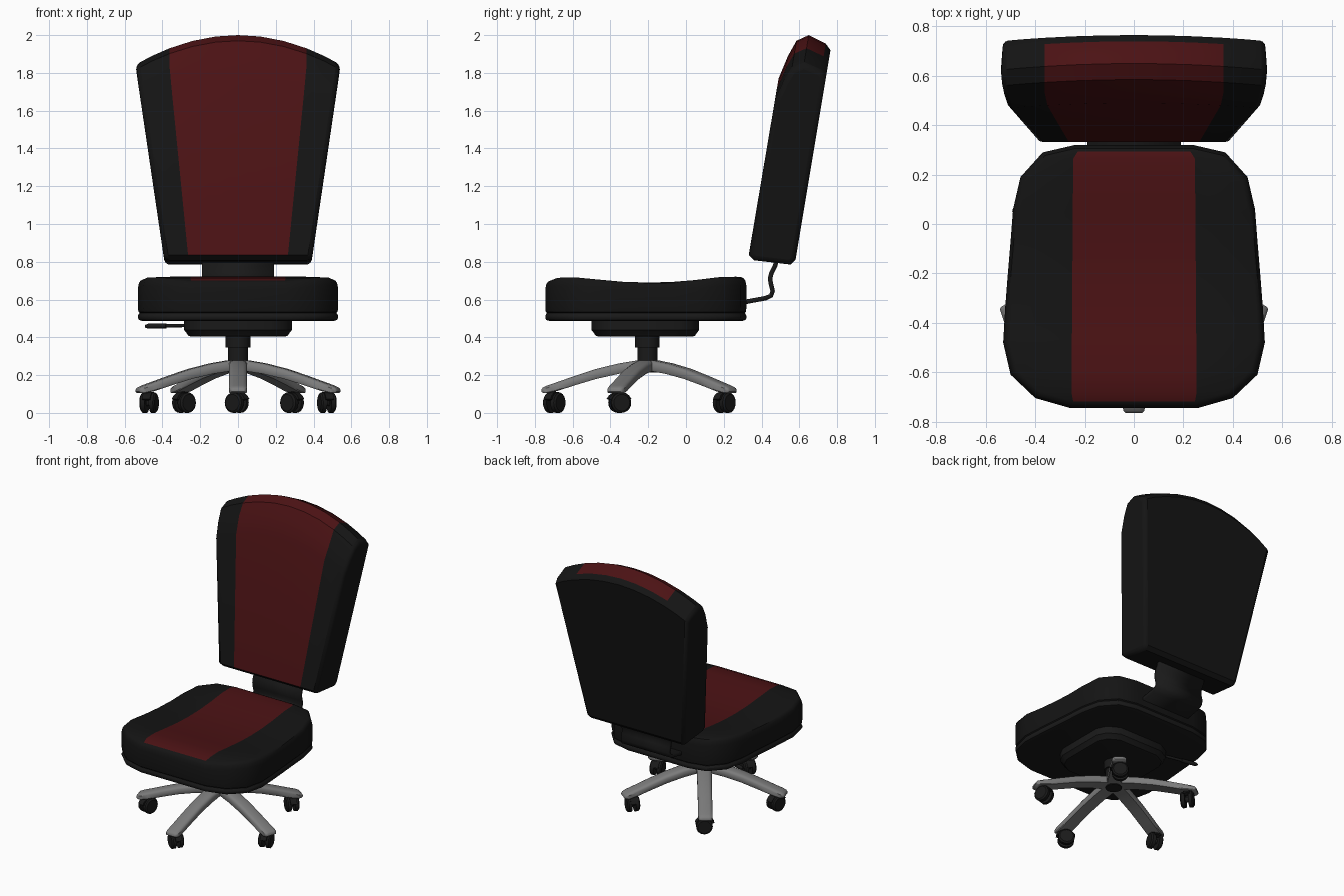
import bpy, bmesh, math
from mathutils import Vector, Matrix

if "Cube" in bpy.data.objects:
    bpy.data.objects.remove(bpy.data.objects["Cube"])


def material(name, rgb):
    m = bpy.data.materials.new(name)
    m.diffuse_color = (*rgb, 1)
    m.use_nodes = True
    m.node_tree.nodes["Principled BSDF"].inputs["Base Color"].default_value = m.diffuse_color
    return m


BLACK = material("black_fabric", (0.007, 0.007, 0.007))
PLASTIC = material("black_plastic", (0.010, 0.010, 0.010))
RED = material("red_fabric", (0.07, 0.006, 0.007))
METAL = material("grey_metal", (0.2, 0.2, 0.2))


def finish(name, bm, mats, angle=35):
    bmesh.ops.recalc_face_normals(bm, faces=bm.faces)
    me = bpy.data.meshes.new(name)
    bm.to_mesh(me)
    bm.free()
    ob = bpy.data.objects.new(name, me)
    bpy.context.collection.objects.link(ob)
    for m in mats:
        me.materials.append(m)
    bpy.ops.object.select_all(action='DESELECT')
    bpy.context.view_layer.objects.active = ob
    ob.select_set(True)
    bpy.ops.object.shade_smooth_by_angle(angle=math.radians(angle))
    return ob


def loft(bm, loops, caps=(True, True), red=None):
    """Skin equal-length closed loops; red(i, j) picks the second material."""
    rings = [[bm.verts.new(p) for p in lp] for lp in loops]
    n = len(rings[0])
    for i in range(len(rings) - 1):
        for j in range(n):
            k = (j + 1) % n
            f = bm.faces.new((rings[i][j], rings[i][k], rings[i + 1][k], rings[i + 1][j]))
            if red and red(i, j):
                f.material_index = 1
    for use, ring in zip(caps, (rings[0], rings[-1])):
        if use:
            bm.faces.new(ring)
    return rings


def cylinder(bm, r, a, b, seg=24, r2=None):
    a, b = Vector(a), Vector(b)
    rot = (b - a).to_track_quat('Z', 'Y').to_matrix().to_4x4()
    bmesh.ops.create_cone(bm, cap_ends=True, segments=seg, radius1=r,
                          radius2=r if r2 is None else r2, depth=(b - a).length,
                          matrix=Matrix.Translation((a + b) / 2) @ rot)


# Seat outline rows: y, half width, top height
ROWS = [(-.745, .26, .700), (-.705, .40, .715), (-.61, .50, .718), (-.48, .53, .706),
        (-.34, .522, .694), (-.2, .511, .690), (-.07, .50, .693), (.06, .49, .703),
        (.19, .46, .718), (.29, .37, .721), (.32, .24, .718)]
CY = -.21


def outline(scale, zfun):
    def pt(s, row):
        return (s * row[1] * scale, CY + (row[0] - CY) * scale, zfun(row[2]))
    return [pt(1, r) for r in ROWS] + [pt(-1, r) for r in reversed(ROWS)]


# Seat cushion with rounded rim and a red centre strip on top
bm = bmesh.new()
rings = loft(bm, [outline(.975, lambda t: .525), outline(.995, lambda t: .535),
                  outline(1, lambda t: .56), outline(1, lambda t: t - .045),
                  outline(.99, lambda t: t - .02), outline(.975, lambda t: t - .006),
                  outline(.95, lambda t: t)], caps=(True, False))
top, n = rings[-1], len(ROWS)
rows = []
for i in range(n):
    a, d = top[2 * n - 1 - i], top[i]
    if i in (0, n - 1):
        rows.append((a, a, d, d))
    else:
        r = .255 - .01 * i / n
        rows.append((a, bm.verts.new((-r, a.co.y, a.co.z)), bm.verts.new((r, a.co.y, a.co.z)), d))
for p, q in zip(rows, rows[1:]):
    for c in range(3):
        f = bm.faces.new(list(dict.fromkeys((p[c], p[c + 1], q[c + 1], q[c]))))
        f.material_index = int(c == 1)
finish("seat_cushion", bm, [BLACK, RED])

# Seat pan below the cushion
bm = bmesh.new()
loft(bm, [outline(s, lambda t, z=z: z) for s, z in
          ((.96, .487), (.99, .492), (1, .502), (1, .515), (.985, .528))])
finish("seat_pan", bm, [PLASTIC])

# Tilt mechanism housing
bm = bmesh.new()
plan = [(.285, -.17), (.285, .17), (.25, .24), (.17, .285), (-.17, .285), (-.25, .24),
        (-.285, .17), (-.285, -.17), (-.25, -.24), (-.17, -.285), (.17, -.285), (.25, -.24)]
loft(bm, [[(x * s, y * s - .215, z) for x, y in plan] for s, z in
          ((.88, .405), (.92, .408), (.98, .432), (1, .438), (1, .495))])
finish("tilt_mechanism", bm, [PLASTIC])

# Adjustment lever
bm = bmesh.new()
cylinder(bm, .009, (-.25, .0, .463), (-.40, .035, .461), 12)
cylinder(bm, .013, (-.38, .03, .461), (-.475, .053, .459), 12)
cylinder(bm, .013, (-.475, .053, .459), (-.492, .057, .459), 12, .007)
finish("adjustment_lever", bm, [PLASTIC])

# Backrest: side profile (y, z) swept across the width under an arched top
PROFILE = [(.58, .81), (.555, .785), (.36, .808), (.332, .835), (.49, 1.77), (.54, 1.89),
           (.585, 1.97), (.65, 2.0), (.74, 1.955), (.765, 1.92)]
loops = []
US = [-1, -.84, -.67, -.45, -.22, 0, .22, .45, .67, .84, 1]
for u in US:
    lp = []
    for y, z in PROFILE:
        drop = .155 * u * u * max(0, z - .835) / 1.165
        z2 = z - drop
        w = min(.54, .388 + .152 * (z2 - .79) / 1.03)
        lp.append((u * w, y - .168 * drop, z2))
    loops.append(lp)
bm = bmesh.new()
loft(bm, loops, red=lambda i, j: 2 <= i <= 7 and 3 <= j <= 7)
back = finish("backrest", bm, [BLACK, RED])
bev = back.modifiers.new("rounded_sides", 'BEVEL')
bev.width, bev.segments = .025, 3
bev.limit_method, bev.angle_limit = 'ANGLE', math.radians(62)

# Bent plate joining seat and backrest
bm = bmesh.new()
path = [(.15, .555), (.30, .585), (.42, .607), (.45, .62), (.459, .645), (.45, .68),
        (.445, .71), (.452, .74), (.472, .78), (.485, .83)]
pairs = [(bm.verts.new((-.19, y, z)), bm.verts.new((.19, y, z))) for y, z in path]
for p, q in zip(pairs, pairs[1:]):
    bm.faces.new((p[0], p[1], q[1], q[0]))
plate = finish("back_bracket", bm, [PLASTIC], 50)
sol = plate.modifiers.new("thickness", 'SOLIDIFY')
sol.thickness, sol.offset = .024, 0

# Gas column
bm = bmesh.new()
cylinder(bm, .053, (0, -.205, .215), (0, -.205, .35), 32)
cylinder(bm, .065, (0, -.205, .345), (0, -.205, .41), 32)
finish("gas_column", bm, [PLASTIC])

# Five arched legs, each with a twin-wheel caster
STATIONS = [(0, .278, .225, .05), (.06, .277, .22, .049), (.15, .262, .207, .048),
            (.27, .233, .18, .047), (.38, .197, .147, .047), (.48, .162, .115, .047),
            (.53, .145, .104, .047), (.552, .135, .106, .042), (.56, .125, .112, .034)]
YAWS = [55, 15, 50, -50, -15]
for i in range(5):
    turn = Matrix.Translation((0, -.205, 0)) @ Matrix.Rotation(math.radians(-90 + 72 * i), 4, 'Z')
    bm = bmesh.new()
    loops = []
    for r, t, b, w in STATIONS:
        c = (t - b) * .3
        half = [(w * .9, b), (w, b + c * .4), (w, t - c), (w * .85, t - c * .35), (w * .55, t)]
        loops.append([turn @ Vector((r, s, z)) for s, z in
                      half + [(-s, z) for s, z in reversed(half)]])
    loft(bm, loops)
    finish(f"base_leg_{i + 1}", bm, [METAL], 40)

    # caster axle direction is given as a yaw about z from the x axis
    bm = bmesh.new()
    cylinder(bm, .013, (0, 0, .05), (0, 0, .125), 12)
    for s in (-1, 1):
        cylinder(bm, .054, (s * .012, .008, .054), (s * .034, .008, .054), 20)
        cylinder(bm, .054, (s * .034, .008, .054), (s * .042, .008, .054), 20, .044)
    cylinder(bm, .018, (-.014, .008, .054), (.014, .008, .054), 12)
    hood = [(.066 * math.cos(a), .054 + .058 * math.sin(a)) for a in
            [math.radians(20 + 20 * k) for k in range(8)]]
    inner = [(y * .6, .054 + (z - .054) * .6) for y, z in reversed(hood)]
    loft(bm, [[(x, y + .004, z) for y, z in hood + inner] for x in (-.022, .022)])
    pos = turn @ Vector((.497, 0, 0))
    bm.transform(Matrix.Translation(pos) @ Matrix.Rotation(math.radians(YAWS[i]), 4, 'Z'))
    finish(f"caster_{i + 1}", bm, [PLASTIC])
